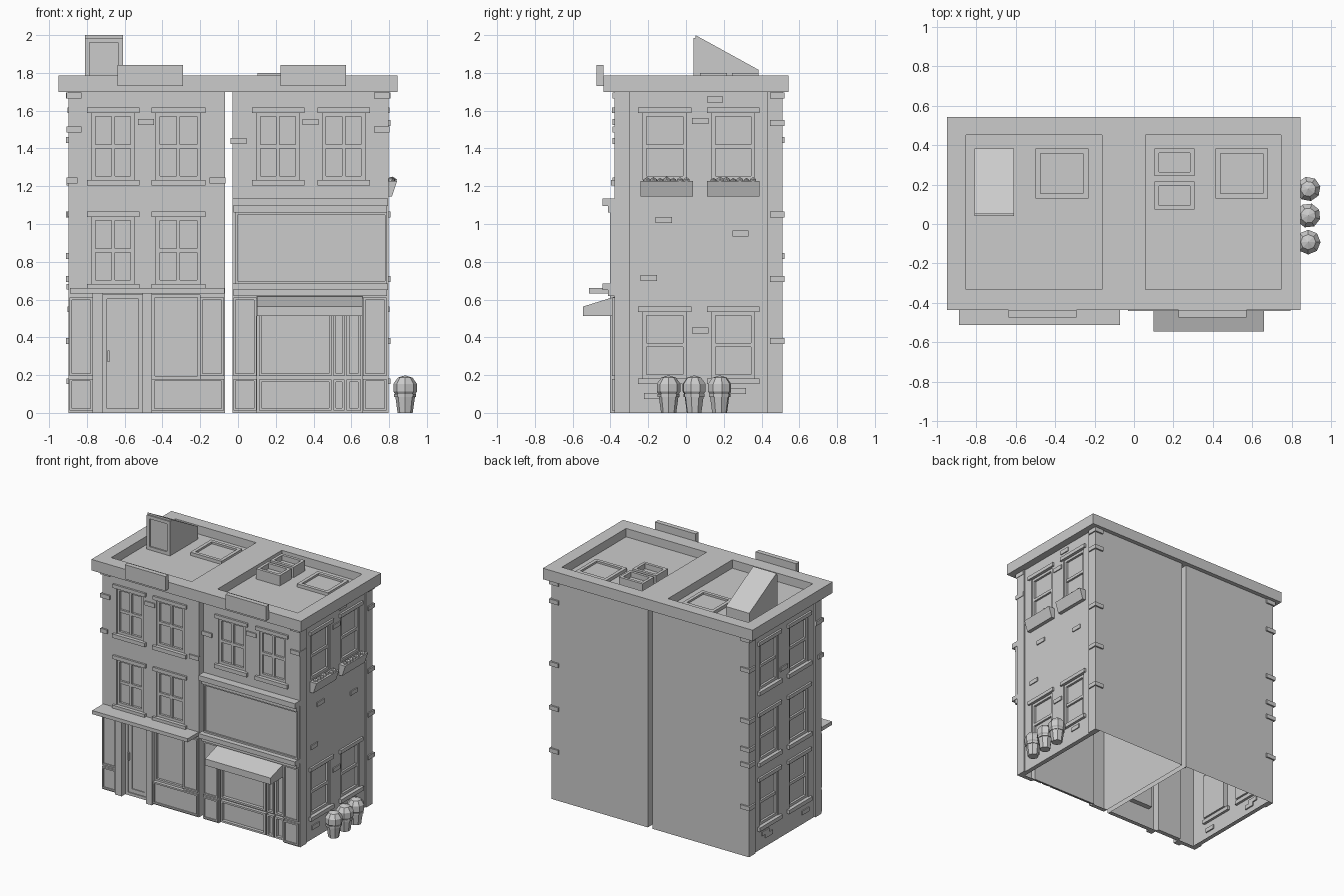
import bpy, bmesh, random
from mathutils import Matrix, Vector

if "Cube" in bpy.data.objects:
    bpy.data.objects.remove(bpy.data.objects["Cube"])

random.seed(3)

# Wall planes: (axis, position, outward sign)
FRONT, BACK = ('y', -0.378, -1), ('y', 0.51, 1)
LEFT, RIGHT = ('x', -0.887, -1), ('x', 0.787, 1)
PARTY_L, PARTY_R = ('x', -0.07, 1), ('x', -0.03, -1)


def pt(f, u, z, d=0):
    a, p, s = f
    return (p + s * d, u, z) if a == 'x' else (u, p + s * d, z)


def finish(name, bm):
    me = bpy.data.meshes.new(name)
    bm.to_mesh(me)
    bm.free()
    ob = bpy.data.objects.new(name, me)
    bpy.context.scene.collection.objects.link(ob)
    return ob


def part(name, boxes):
    """One object made of boxes, each given by two opposite corners."""
    bm = bmesh.new()
    for a, b in boxes:
        a, b = Vector(a), Vector(b)
        size = [abs(c) for c in b - a]
        bmesh.ops.create_cube(bm, size=1, matrix=Matrix.Translation((a + b) / 2) @ Matrix.Diagonal((*size, 1)))
    return finish(name, bm)


def fb(f, u0, u1, z0, z1, d0, d1):
    return pt(f, u0, z0, d0), pt(f, u1, z1, d1)


def ring(f, u0, u1, z0, z1, d0, d1, w):
    return [fb(f, u0, u0 + w, z0, z1, d0, d1), fb(f, u1 - w, u1, z0, z1, d0, d1),
            fb(f, u0 + w, u1 - w, z0, z0 + w, d0, d1), fb(f, u0 + w, u1 - w, z1 - w, z1, d0, d1)]


def prism(name, axis, prof, a0, a1):
    """Extrude a side profile (horizontal, z) along x or y."""
    bm = bmesh.new()
    put = (lambda a, p: (a, p[0], p[1])) if axis == 'x' else (lambda a, p: (p[0], a, p[1]))
    face = bm.faces.new([bm.verts.new(put(a0, p)) for p in prof])
    ext = bmesh.ops.extrude_face_region(bm, geom=[face])
    move = (a1 - a0, 0, 0) if axis == 'x' else (0, a1 - a0, 0)
    bmesh.ops.translate(bm, vec=move, verts=[v for v in ext['geom'] if isinstance(v, bmesh.types.BMVert)])
    bmesh.ops.recalc_face_normals(bm, faces=bm.faces)
    return finish(name, bm)


def wall(name, f, u0, u1, holes=()):
    """Wall sheet with rectangular openings and reveals."""
    us = sorted({u0, u1, *(h[i] for h in holes for i in (0, 1))})
    zs = sorted({0, 1.70, *(h[i] for h in holes for i in (2, 3))})
    bm = bmesh.new()
    g = [[bm.verts.new(pt(f, u, z)) for z in zs] for u in us]
    flip = (f[0] == 'x') != (f[2] > 0)
    for i in range(len(us) - 1):
        for j in range(len(zs) - 1):
            cu, cz = (us[i] + us[i + 1]) / 2, (zs[j] + zs[j + 1]) / 2
            if any(h[0] < cu < h[1] and h[2] < cz < h[3] for h in holes):
                continue
            q = [g[i][j], g[i + 1][j], g[i + 1][j + 1], g[i][j + 1]]
            bm.faces.new(q[::-1] if flip else q)
    bmesh.ops.delete(bm, geom=[v for v in bm.verts if not v.link_faces], context='VERTS')
    ob = finish(name, bm)
    if holes:
        m = ob.modifiers.new("reveal", 'SOLIDIFY')
        m.thickness, m.offset, m.use_rim_only = 0.035, -1, True
    return ob


def window(name, f, h, cols, sill=True):
    u0, u1, z0, z1 = h
    mu, mz = (u0 + u1) / 2, (z0 + z1) / 2
    b = [fb(f, u0, u1, z0, z1, -0.035, -0.025)] + ring(f, u0, u1, z0, z1, -0.03, -0.008, 0.02)
    b.append(fb(f, u0 + 0.02, u1 - 0.02, mz - 0.011, mz + 0.011, -0.03, -0.01))
    if cols == 2:
        b.append(fb(f, mu - 0.009, mu + 0.009, z0 + 0.02, z1 - 0.02, -0.03, -0.01))
    b.append(fb(f, u0 - 0.025, u1 + 0.027, z1, z1 + 0.028, -0.01, 0.015))
    if sill:
        b.append(fb(f, u0 - 0.025, u1 + 0.027, z0 - 0.03, z0, -0.02, 0.02))
    part(name, b)


# Window openings by floor
Z1, Z2, Z3 = (0.183, 0.535), (0.683, 1.038), (1.234, 1.588)
UL, UR, US = [(-0.775, -0.548), (-0.433, -0.198)], [(0.098, 0.325), (0.447, 0.672)], [(-0.228, 0.003), (0.137, 0.363)]
left_front = [u + z for z in (Z2, Z3) for u in UL]
right_front = [u + Z3 for u in UR]
left_side = [u + z for z in (Z1, Z2, Z3) for u in US]
right_side = [u + z for z in (Z1, Z3) for u in US]
door, shop_l, shop_r = (-0.715, -0.505, 0, 0.625), (-0.455, -0.2, 0.18, 0.625), (0.10, 0.66, 0, 0.62)

# Walls of both houses, open underneath
wall("left_house_front", FRONT, -0.897, -0.07, left_front + [door, shop_l])
wall("right_house_front", FRONT, -0.03, 0.797, right_front + [shop_r])
wall("left_house_side", LEFT, -0.378, 0.51, left_side)
wall("right_house_side", RIGHT, -0.378, 0.51, right_side)
wall("left_house_back", BACK, -0.897, -0.07)
wall("right_house_back", BACK, -0.03, 0.797)
wall("left_party_wall", PARTY_L, -0.378, 0.51)
wall("right_party_wall", PARTY_R, -0.378, 0.51)
part("corner_strips", [fb(f, a, b, 0, 1.70, 0, 0.01) for f in (LEFT, RIGHT)
                       for a, b in ((-0.378, -0.3), (0.43, 0.51))])

for f, hs, cols, nm in ((FRONT, left_front + right_front, 2, "front_window"),
                        (LEFT, left_side, 1, "left_window"), (RIGHT, right_side, 1, "right_window")):
    for h in hs:
        window(nm, f, h, cols, not (f is RIGHT and h[2] > 1))

# Roof slab with two sunken decks
roof = part("roof", [((-0.95, -0.437, 1.70), (0.845, 0.543, 1.785))])
cut = part("roof_cutter", [((-0.853, -0.333, 1.72), (-0.163, 0.453, 1.9)), ((0.058, -0.333, 1.72), (0.746, 0.453, 1.9))])
cut.hide_render = True
m = roof.modifiers.new("decks", 'BOOLEAN')
m.object, m.operation, m.solver = cut, 'DIFFERENCE', 'EXACT'
bpy.context.view_layer.objects.active = roof
bpy.ops.object.modifier_apply(modifier="decks")
bpy.data.objects.remove(cut)

# Roof stair hut with door, skylights and vents
prism("stair_hut", 'x', [(0.05, 1.72), (0.05, 2.0), (0.383, 1.817), (0.383, 1.72)], -0.81, -0.61)
part("hut_door_frame", ring(('y', 0.05, -1), -0.81, -0.61, 1.72, 1.985, 0, 0.01, 0.025))


def tray(name, x0, x1, y0, y1, top, w, floor):
    part(name, [((x0, y0, 1.72), (x0 + w, y1, top)), ((x1 - w, y0, 1.72), (x1, y1, top)),
                ((x0 + w, y0, 1.72), (x1 - w, y0 + w, top)), ((x0 + w, y1 - w, 1.72), (x1 - w, y1, top)),
                ((x0 + w, y0 + w, 1.72), (x1 - w, y1 - w, floor))])


tray("skylight", -0.5, -0.232, 0.13, 0.383, 1.745, 0.026, 1.73)
tray("skylight", 0.414, 0.68, 0.13, 0.383, 1.745, 0.026, 1.73)
tray("roof_vent", 0.104, 0.307, 0.243, 0.383, 1.80, 0.022, 1.76)
tray("roof_vent", 0.104, 0.307, 0.073, 0.216, 1.80, 0.022, 1.76)

# Blank sign boards at the roof edge
for x in (-0.638, 0.225):
    part("roof_sign", [((x, -0.474, 1.73), (x + 0.347, -0.437, 1.842))])


def panel(u0, u1, z0, z1):
    return ring(FRONT, u0, u1, z0, z1, 0, 0.014, 0.012) + [fb(FRONT, u0 + 0.012, u1 - 0.012, z0 + 0.012, z1 - 0.012, 0, 0.005)]


# Left shopfront
part("left_canopy", [fb(FRONT, -0.89, -0.072, 0.632, 0.66, 0, 0.135)])
part("left_shop_panels", panel(-0.892, -0.77, 0.196, 0.61) + panel(-0.892, -0.77, 0.012, 0.18)
     + panel(-0.2, -0.075, 0.196, 0.61) + panel(-0.455, -0.075, 0.012, 0.18))
part("left_shop_columns", [fb(FRONT, a, b, 0, 0.632, 0, 0.025) for a, b in ((-0.77, -0.715), (-0.505, -0.455))])
part("door", [fb(FRONT, *door, -0.055, -0.035)] + ring(FRONT, -0.715, -0.505, 0, 0.625, -0.035, -0.02, 0.022)
     + ring(FRONT, -0.693, -0.527, 0.022, 0.603, -0.035, -0.028, 0.03))
part("door_handle", [fb(FRONT, -0.69, -0.68, 0.27, 0.33, -0.035, -0.01)])
part("left_shop_glass", [fb(FRONT, *shop_l, -0.04, -0.03)] + ring(FRONT, *shop_l, -0.03, -0.012, 0.015))

# Right shopfront
part("right_shop_panels", [p for u in ((-0.025, 0.098), (0.662, 0.787)) for z in ((0.196, 0.61), (0.012, 0.18))
                           for p in panel(*u, *z)])
bays = [(0.11, 0.495), (0.505, 0.565), (0.575, 0.65)]
part("right_shop_glass", [fb(FRONT, *shop_r, -0.04, -0.03)]
     + [p for u in bays for z in ((0.195, 0.61), (0.012, 0.178)) for p in ring(FRONT, *u, *z, -0.03, -0.005, 0.014)])
prism("awning", 'x', [(-0.378, 0.615), (-0.545, 0.563), (-0.545, 0.512), (-0.378, 0.512)], 0.10, 0.66)

# Board and ledges over the right shop
part("right_ledges", [fb(FRONT, -0.03, 0.795, 1.095, 1.135, 0, 0.063), fb(FRONT, -0.025, 0.79, 1.06, 1.095, 0, 0.035),
                      fb(FRONT, -0.03, 0.795, 0.65, 0.685, 0, 0.063), fb(FRONT, -0.025, 0.79, 0.618, 0.65, 0, 0.035)])
part("board", [fb(FRONT, -0.015, 0.79, 0.685, 1.06, 0, 0.012)] + ring(FRONT, -0.015, 0.79, 0.685, 1.06, 0.012, 0.025, 0.012))

# Raised bricks on the walls
H = 0.016
front_bricks = [(-0.487, 1.54), (-0.108, 1.23), (0.003, 1.44), (0.383, 1.54)]
side_bricks = [(0.153, 1.66), (0.075, 1.545), (-0.118, 1.02), (0.288, 0.95), (-0.197, 0.715), (0.075, 0.437), (0.275, 0.115), (-0.18, 0.09)]
part("front_bricks", [fb(FRONT, u - 0.042, u + 0.042, z - H, z + H, -0.01, 0.01) for u, z in front_bricks])
part("right_bricks", [fb(RIGHT, u - 0.043, u + 0.043, z - H, z + H, -0.01, 0.008) for u, z in side_bricks])
part("left_bricks", [fb(LEFT, u - 0.043, u + 0.043, z - H, z + H, -0.01, 0.008)
                     for u, z in ((0.075, 1.3), (0.3, 0.115), (0.26, 0.085), (-0.19, 0.09))])

# Corner bricks wrapping each outer corner
corners = [((-0.907, -0.828), (-0.39, -0.3), (1.68, 1.5)), ((-0.907, -0.85), (-0.39, -0.33), (1.23,)),
           ((0.72, 0.801), (-0.39, -0.305), (1.68, 1.5)),
           ((0.73, 0.807), (0.445, 0.522), (1.68, 1.535, 1.05, 0.71, 0.38)),
           ((-0.91, -0.83), (0.445, 0.522), (1.68, 1.445, 1.05, 0.83, 0.71, 0.38))]
part("corner_bricks", [((x[0], y[0], z - H), (x[1], y[1], z + H)) for x, y, zs in corners for z in zs])

# Flower boxes on the right wall
for y0, y1 in ((-0.242, 0.036), (0.11, 0.388)):
    prism("flower_box", 'y', [(0.787, 1.145), (0.815, 1.145), (0.842, 1.228), (0.787, 1.228)], y0, y1)
    bm = bmesh.new()
    for i in range(7):
        c = Vector((0.815 + random.uniform(-0.008, 0.008), y0 + 0.035 + i * 0.035, 1.228))
        bmesh.ops.create_icosphere(bm, subdivisions=1, radius=random.uniform(0.016, 0.024), matrix=Matrix.Translation(c))
    finish("flowers", bm)

# Potted bushes beside the right wall
for i, y in enumerate((-0.092, 0.043, 0.178)):
    bm = bmesh.new()
    place = Matrix.Translation((0.885, y, 0)) @ Matrix.Rotation(0.5 * i, 4, 'Z')
    for r0, r1, z0, z1 in ((0.04, 0.052, 0, 0.085), (0.058, 0.058, 0.085, 0.10)):
        bmesh.ops.create_cone(bm, cap_ends=True, segments=8, radius1=r0, radius2=r1, depth=z1 - z0,
                              matrix=place @ Matrix.Translation((0, 0, (z0 + z1) / 2)))
    bmesh.ops.create_uvsphere(bm, u_segments=8, v_segments=5, radius=0.066,
                              matrix=place @ Matrix.Translation((0, 0, 0.133)))
    finish("potted_bush", bm)
